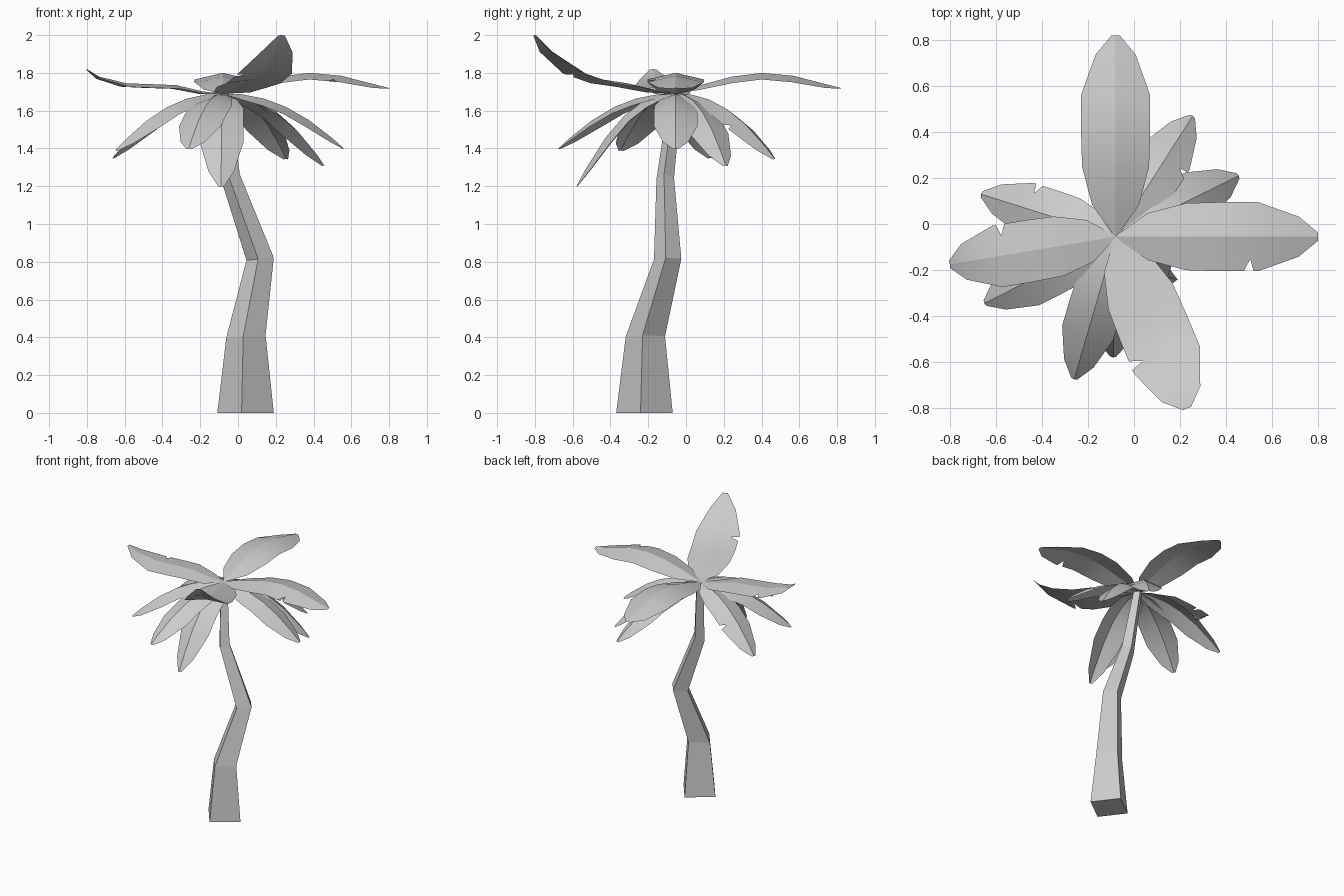
import bpy, bmesh, math
from mathutils import Vector

if "Cube" in bpy.data.objects:
    bpy.data.objects.remove(bpy.data.objects["Cube"])

CROWN = Vector((-0.08, -0.055, 1.69))


def add_object(name, bm):
    bmesh.ops.recalc_face_normals(bm, faces=bm.faces)
    mesh = bpy.data.meshes.new(name)
    bm.to_mesh(mesh)
    bm.free()
    obj = bpy.data.objects.new(name, mesh)
    bpy.context.collection.objects.link(obj)
    return obj


# Trunk: tapered, bent, four-sided column
def build_trunk():
    # centre x, y, z, radius, tilt along x
    rings = [(0.04, -0.22, 0, 0.151, 0), (0.042, -0.215, 0.405, 0.105, 0.06),
             (0.117, -0.097, 0.815, 0.073, 0.1), (-0.037, -0.11, 1.24, 0.047, 0.5),
             (-0.08, -0.055, 1.69, 0.033, 0)]
    bm = bmesh.new()
    loops = []
    for x, y, z, r, k in rings:
        loop = []
        for i in range(4):
            a = math.radians(-8 + 90 * i)
            dx, dy = r * math.cos(a), r * math.sin(a)
            loop.append(bm.verts.new((x + dx, y + dy, z + k * dx)))
        loops.append(loop)
    for lo, hi in zip(loops, loops[1:]):
        for i in range(4):
            j = (i + 1) % 4
            bm.faces.new((lo[i], lo[j], hi[j], hi[i]))
    bm.faces.new(loops[0][::-1])
    bm.faces.new(loops[-1])
    add_object("trunk", bm)


# Leaf: folded blade along a midrib, with an optional torn notch on its right side
STATIONS = [0, 0.15, 0.34, 0.52, 0.71, 0.91, 1]
WIDTHS = [0.03, 0.68, 0.97, 1, 1, 0.58, 0.12]
UPPER = [0, 0.045, 0.09, 0.11, 0.095, 0.05, 0.03]       # arched frond
LIFTED = [0, 0.012, 0.045, 0.05, 0.055, 0.09, 0.13]     # tip curls up
RAISED = [0, 0.02, 0.055, 0.075, 0.125, 0.23, 0.31]     # tip stands up
DROOP = [0, 0.01, 0.09, 0.24, 0.48, 0.82, 1]            # hanging frond


def build_leaf(name, tip, heights, width, fold, notch):
    out = Vector((tip[0] - CROWN.x, tip[1] - CROWN.y, 0))
    side = Vector((out.y, -out.x, 0)).normalized()       # right of outward
    mids = [CROWN + out * t + Vector((0, 0, h)) for t, h in zip(STATIONS, heights)]
    bm = bmesh.new()
    mid = [bm.verts.new(p) for p in mids]
    for s in (1, -1):
        edge = []
        for i, p in enumerate(mids):
            tangent = mids[min(i + 1, 6)] - mids[max(i - 1, 0)]
            normal = side.cross(tangent).normalized()
            edge.append(p + side * s * width * WIDTHS[i] - normal * fold * WIDTHS[i])
        ev = [bm.verts.new(p) for p in edge]
        for i in range(6):
            corners = [mid[i], mid[i + 1], ev[i + 1]]
            if notch and s == 1 and i == 3:
                a, b = edge[3], edge[4]
                inner = a.lerp(b, 0.78).lerp(mids[3].lerp(mids[4], 0.78), 0.36)
                for p in (a.lerp(b, 0.88), inner, a.lerp(b, 0.62)):
                    corners.append(bm.verts.new(p))
            corners.append(ev[i])
            bm.faces.new(corners if s == 1 else corners[::-1])
    for f in bm.faces:
        f.smooth = True
    for a, b in zip(mid, mid[1:]):
        bm.edges.get((a, b)).smooth = False
    add_object(name, bm)


build_trunk()

# Upper fronds
build_leaf("upper_leaf_back", (-0.08, 0.82), UPPER, 0.15, 0.035, False)
build_leaf("upper_leaf_right", (0.80, -0.055), UPPER, 0.15, 0.035, True)
build_leaf("upper_leaf_left", (-0.80, -0.175), LIFTED, 0.135, 0.02, True)
build_leaf("upper_leaf_front", (0.23, -0.80), RAISED, 0.155, 0.02, True)

# Drooping lower fronds: tip x, tip y, tip z, notch
lower = [(0.255, 0.47, 1.345, True), (0.455, 0.21, 1.31, False),
         (0.56, -0.055, 1.40, False), (-0.26, -0.675, 1.40, False),
         (-0.09, -0.58, 1.20, False), (-0.65, -0.345, 1.39, False),
         (-0.665, 0.13, 1.35, True)]
for n, (x, y, z, notch) in enumerate(lower, 1):
    drop = CROWN.z - z
    build_leaf(f"lower_leaf_{n}", (x, y), [-drop * d for d in DROOP], 0.115, 0.04, notch)
